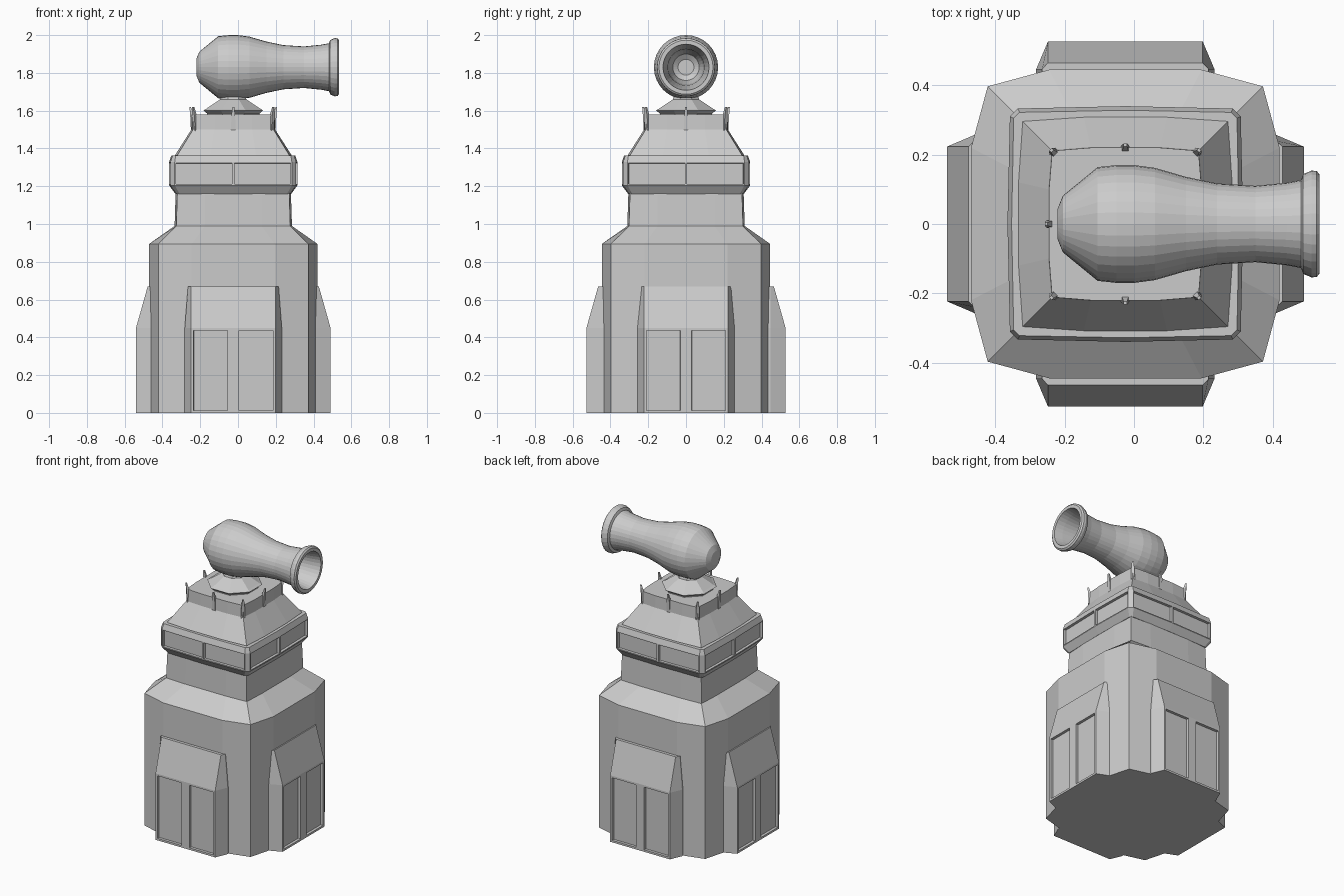
import bpy, bmesh, math
from mathutils import Matrix, Vector

if "Cube" in bpy.data.objects:
    bpy.data.objects.remove(bpy.data.objects["Cube"])

CX = -0.025  # tower axis


def finish(name, bm):
    bmesh.ops.recalc_face_normals(bm, faces=bm.faces)
    me = bpy.data.meshes.new(name)
    bm.to_mesh(me)
    bm.free()
    ob = bpy.data.objects.new(name, me)
    bpy.context.collection.objects.link(ob)
    return ob


def loft(rings, caps=True):
    """Skin equal-length closed rings of 3D points; returns bmesh and face bands."""
    bm = bmesh.new()
    vs = [[bm.verts.new(p) for p in r] for r in rings]
    bands = []
    for a, b in zip(vs, vs[1:]):
        n = len(a)
        bands.append([bm.faces.new((a[i], a[(i + 1) % n], b[(i + 1) % n], b[i]))
                      for i in range(n)])
    if caps:
        bm.faces.new(vs[0][::-1])
        bm.faces.new(vs[-1])
    bmesh.ops.recalc_face_normals(bm, faces=bm.faces)
    return bm, bands


def four(z, side):
    """Repeat the front side's points around all four sides."""
    return [Matrix.Rotation(k * math.pi / 2, 3, 'Z') @ Vector((x, y, z)) + Vector((CX, 0, 0))
            for k in range(4) for x, y in side]


def bowed(z, c, m, h):
    """Square with corner c and a raised flat of half-width m at distance h."""
    return four(z, [(-c, -c), (-m, -h), (m, -h)])


def chamfered(z, c, h, mid):
    return four(z, [(-c, -h), (0, -mid), (c, -h)])


def circle(z, r, n, off=0):
    return [(CX + r * math.cos(2 * math.pi * i / n + off),
             r * math.sin(2 * math.pi * i / n + off), z) for i in range(n)]


# Main body with sloped shoulder
finish("tower_body", loft([bowed(0, .397, .22, .445), bowed(.895, .397, .22, .445),
                           bowed(.99, .30, .15, .31)])[0])

# Neck
finish("tower_neck", loft([bowed(.98, .302, .15, .311), bowed(1.17, .296, .15, .305)])[0])

# Window gallery with recessed panes
bm, bands = loft([chamfered(1.16, .285, .302, .307), chamfered(1.205, .31, .333, .34),
                  chamfered(1.328, .31, .333, .34), chamfered(1.362, .305, .322, .328),
                  chamfered(1.362, .285, .295, .30)])
panes = [f for i, f in enumerate(bands[1]) if i % 3 != 2]
bmesh.ops.inset_individual(bm, faces=panes, thickness=.009)
bmesh.ops.inset_individual(bm, faces=panes, thickness=.0005, depth=-.018)
finish("window_gallery", bm)

# Roof and parapet block
finish("roof", loft([bowed(1.35, .296, .12, .308), bowed(1.365, .296, .12, .308),
                     bowed(1.50, .213, .1, .222), bowed(1.58, .211, .1, .22)])[0])

# Four buttresses with recessed double doors
for k, name in enumerate(("front", "right", "back", "left")):
    def section(z, y):
        w = [(-.257, -.42), (-.257, -.447), (-.223, -y), (-.017, -y),
             (.017, -y), (.223, -y), (.257, -.447), (.257, -.42)]
        if z > .5:
            w = [(math.copysign(min(abs(x), .24), x) if abs(x) > .23 else x, yy) for x, yy in w]
        return [(x, yy, z) for x, yy in w]
    bm, bands = loft([section(0, .527), section(.45, .527), section(.67, .465)])
    doors = [bands[0][2], bands[0][4]]
    bmesh.ops.inset_individual(bm, faces=doors, thickness=.019)
    bmesh.ops.inset_individual(bm, faces=doors, thickness=.0005, depth=-.018)
    x_scale = Matrix.Translation((CX, 0, 0))
    bm.transform(x_scale @ Matrix.Rotation(k * math.pi / 2, 4, 'Z')
                 @ Matrix.Translation((0, .012 * 0 if k % 2 == 0 else .012, 0)))
    finish(name + "_buttress", bm)

# Parapet prongs at corners and side centres
for k in range(8):
    r = .212 if k % 2 == 0 else .285
    bm, _ = loft([[(r + a, -w, z), (r + b, -w, z), (r + b, w, z), (r + a, w, z)]
                  for z, a, b, w in ((1.49, -.006, .012, .012), (1.57, -.004, .016, .010),
                                     (1.62, .012, .020, .005))])
    bm.transform(Matrix.Translation((CX, 0, 0)) @ Matrix.Rotation(k * math.pi / 4, 4, 'Z'))
    finish("parapet_prong", bm)

# Octagonal swivel mount
o = math.pi / 8
finish("swivel_mount", loft([circle(1.575, .15, 8, o), circle(1.585, .15, 8, o),
                             circle(1.602, .172, 8, o), circle(1.61, .155, 8, o),
                             circle(1.66, .075, 8, o), circle(1.69, .065, 8, o)])[0])

# Cannon barrel turned around the x axis, with hollow bore
profile = [(-.22, .045), (-.205, .082), (-.105, .164), (-.05, .170), (0, .170), (.06, .162),
           (.15, .136), (.24, .117), (.35, .110), (.44, .119), (.482, .127), (.488, .144),
           (.512, .154), (.527, .153), (.535, .143), (.535, .122), (.48, .112), (.36, .096),
           (.22, .09), (.14, .07), (.12, .042)]
N = 32
finish("cannon", loft([[(x, r * math.cos(2 * math.pi * i / N), 1.83 + r * math.sin(2 * math.pi * i / N))
                        for i in range(N)] for x, r in profile])[0])
